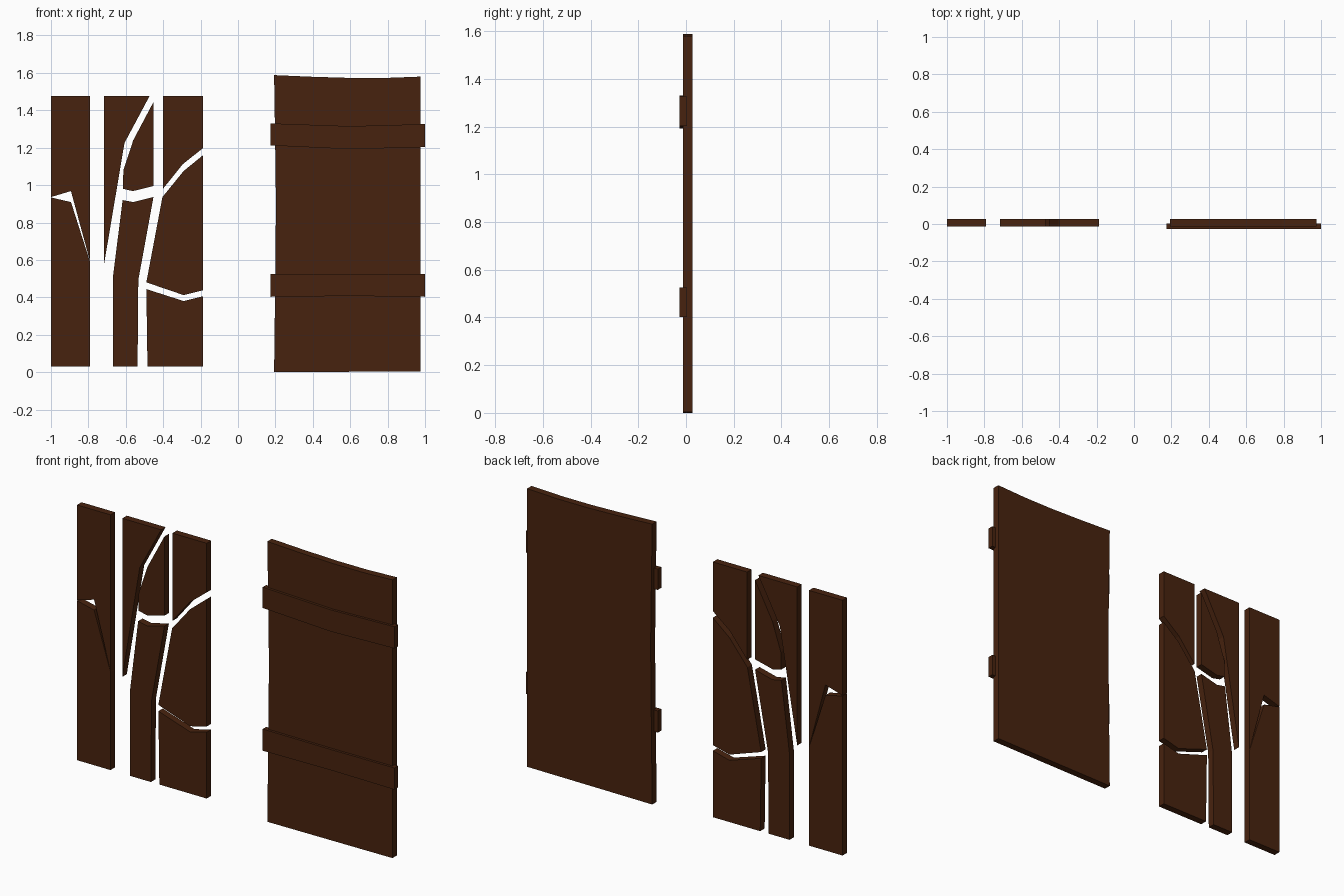
import bpy
import bmesh

if "Cube" in bpy.data.objects:
    bpy.data.objects.remove(bpy.data.objects["Cube"])

wood = bpy.data.materials.new("dark brown wood")
wood.diffuse_color = (0.064, 0.0165, 0.0045, 1)
wood.use_nodes = True
wood.node_tree.nodes["Principled BSDF"].inputs["Base Color"].default_value = wood.diffuse_color


def plate(name, outline, y0, y1):
    """Closed slab with an x-z outline, from y0 (front) to y1 (back)."""
    bm = bmesh.new()
    face = bm.faces.new([bm.verts.new((x, y0, z)) for x, z in outline])
    ext = bmesh.ops.extrude_face_region(bm, geom=[face], use_keep_orig=True)
    verts = [g for g in ext["geom"] if isinstance(g, bmesh.types.BMVert)]
    bmesh.ops.translate(bm, verts=verts, vec=(0, y1 - y0, 0))
    bmesh.ops.recalc_face_normals(bm, faces=bm.faces)
    mesh = bpy.data.meshes.new(name)
    bm.to_mesh(mesh)
    bm.free()
    mesh.materials.append(wood)
    obj = bpy.data.objects.new(name, mesh)
    bpy.context.collection.objects.link(obj)
    return obj


FRONT, BACK = -0.013, 0.027
TOP, BOT = 1.476, 0.03

# Shattered door: one outline per fragment
plate("left_plank_upper", [(-1, TOP), (-0.79, TOP), (-0.79, 0.588),
      (-0.893, 0.968), (-1, 0.936)], FRONT, BACK)
plate("left_plank_lower", [(-1, 0.934), (-0.893, 0.909), (-0.79, 0.586),
      (-0.79, BOT), (-1, BOT)], FRONT, BACK)
plate("middle_splinter", [(-0.716, TOP), (-0.473, TOP), (-0.607, 1.225),
      (-0.716, 0.578)], FRONT, BACK)
plate("middle_plank_upper", [(-0.452, 1.444), (-0.56, 1.24), (-0.613, 1.08),
      (-0.615, 0.98), (-0.562, 0.968), (-0.452, 0.995)], FRONT, BACK)
plate("middle_plank_lower", [(-0.617, 0.92), (-0.56, 0.909), (-0.452, 0.936),
      (-0.533, 0.492), (-0.537, BOT), (-0.668, BOT), (-0.668, 0.513)], FRONT, BACK)
plate("right_plank_upper", [(-0.402, TOP), (-0.187, TOP), (-0.187, 1.198),
      (-0.295, 1.112), (-0.402, 0.979)], FRONT, BACK)
plate("right_plank_middle", [(-0.187, 1.16), (-0.291, 1.075), (-0.404, 0.936),
      (-0.49, 0.48), (-0.291, 0.412), (-0.187, 0.438)], FRONT, BACK)
plate("right_plank_lower", [(-0.49, 0.444), (-0.291, 0.38), (-0.187, 0.406),
      (-0.187, BOT), (-0.484, BOT)], FRONT, BACK)

# Intact door: slightly warped panel
plate("door_panel", [(0.193, 0), (0.977, 0.004), (0.977, 1.58), (0.79, 1.573),
      (0.6, 1.573), (0.4, 1.579), (0.193, 1.588), (0.199, 1.2), (0.203, 0.9),
      (0.199, 0.5)], FRONT, BACK)

# Two cross battens, bent at the middle: (left, middle, right) heights
for name, top, bottom in (
        ("upper_batten", (1.33, 1.315, 1.326), (1.212, 1.192, 1.203)),
        ("lower_batten", (0.526, 0.524, 0.526), (0.403, 0.407, 0.403))):
    xs = (0.174, 0.6, 1.0)
    plate(name, list(zip(xs, top)) + list(zip(xs, bottom))[::-1], -0.027, 0.004)
